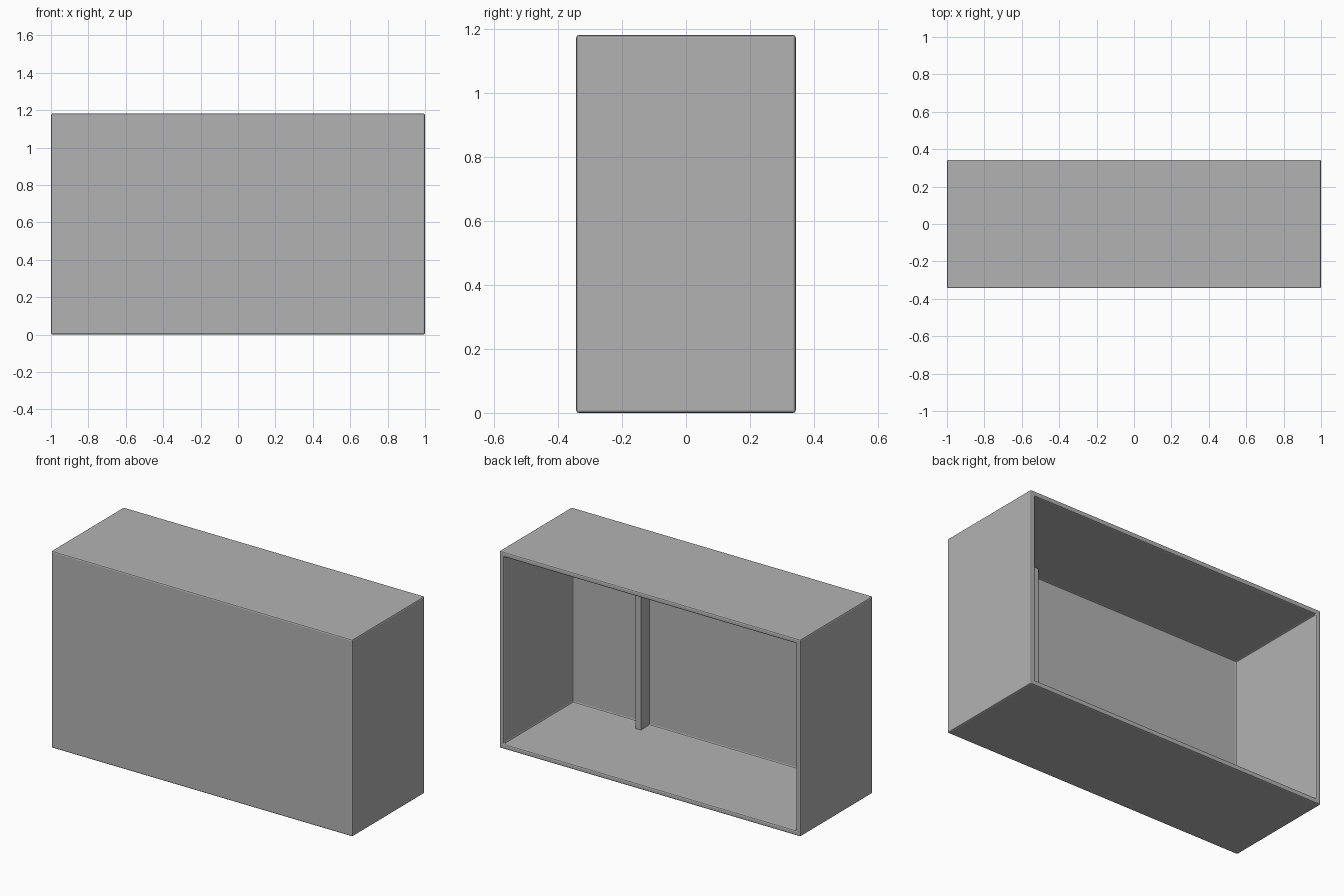
import bpy, bmesh
from mathutils import Vector

if "Cube" in bpy.data.objects:
    bpy.data.objects.remove(bpy.data.objects["Cube"])

W, D, H = 2.0, 0.687, 1.182     # outer width, depth, height
WALL = 0.03                     # panel thickness
BEVEL = 0.008                   # softened edges

grey = bpy.data.materials.new("grey_panel")
grey.diffuse_color = (0.45, 0.45, 0.45, 1)
grey.use_nodes = True
grey.node_tree.nodes["Principled BSDF"].inputs["Base Color"].default_value = grey.diffuse_color


def box(bm, lo, hi):
    """Add an axis-aligned box between two corners."""
    lo, hi = Vector(lo), Vector(hi)
    verts = bmesh.ops.create_cube(bm, size=1)["verts"]
    for v in verts:
        v.co = Vector(((hi[i] + lo[i]) / 2 + v.co[i] * (hi[i] - lo[i])) for i in range(3))


def finish(bm, name, bevel):
    """Soften the sharp edges and turn the bmesh into an object."""
    edges = [e for e in bm.edges if e.calc_face_angle(0) > 0.5]
    bmesh.ops.bevel(bm, geom=edges, offset=bevel, segments=2, profile=0.5,
                    affect='EDGES', clamp_overlap=True)
    bmesh.ops.recalc_face_normals(bm, faces=bm.faces)
    mesh = bpy.data.meshes.new(name)
    bm.to_mesh(mesh)
    bm.free()
    mesh.materials.append(grey)
    bpy.context.collection.objects.link(bpy.data.objects.new(name, mesh))


# Cabinet shell: a box hollowed out from its open back
bm = bmesh.new()
box(bm, (-W / 2, -D / 2, 0), (W / 2, D / 2, H))
bm.normal_update()
back = max(bm.faces, key=lambda f: f.calc_center_median().y)
bmesh.ops.inset_region(bm, faces=[back], thickness=WALL, use_even_offset=True)
cavity = bmesh.ops.extrude_discrete_faces(bm, faces=[back])["faces"][0]
bmesh.ops.translate(bm, verts=cavity.verts, vec=(0, WALL - D, 0))
bm.normal_update()
finish(bm, "cabinet_shell", BEVEL)

# Upright batten on the inside of the front panel, floor to ceiling
bm = bmesh.new()
box(bm, (0.463, -D / 2 + WALL / 2, WALL / 2), (0.499, -D / 2 + WALL + 0.08, H - WALL / 2))
bm.normal_update()
finish(bm, "inner_batten", 0.002)
